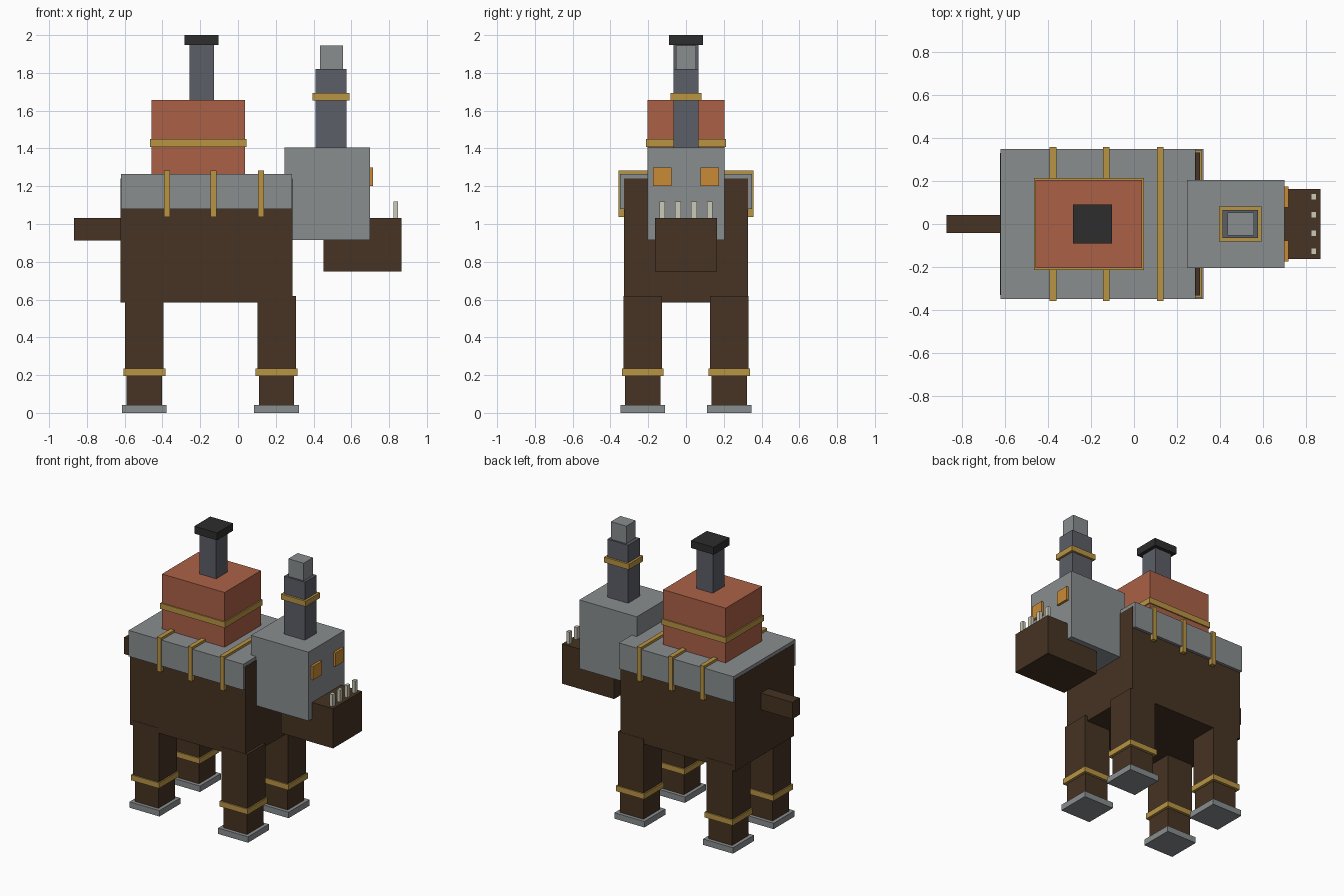
import bpy
import bmesh

default = bpy.data.objects.get("Cube")
if default:
    bpy.data.objects.remove(default, do_unlink=True)


def material(name, rgb):
    """Flat material from 0-255 display values, stored as linear."""
    linear = [((c / 255 + 0.055) / 1.055) ** 2.4 for c in rgb]
    mat = bpy.data.materials.new(name)
    mat.use_nodes = True
    mat.diffuse_color = (*linear, 1)
    mat.node_tree.nodes["Principled BSDF"].inputs["Base Color"].default_value = (*linear, 1)
    return mat


HIDE = material("dark brown hide", (70, 51, 35))
PLATE = material("grey plate", (137, 141, 143))
IRON = material("dark iron", (91, 94, 102))
COPPER = material("copper", (171, 97, 70))
BRASS = material("brass", (185, 148, 68))
GLOW = material("orange glow", (202, 139, 55))
BONE = material("pale bone", (203, 202, 185))
SOOT = material("soot black", (45, 45, 46))


def box(name, mat, x, y, z):
    """Box spanning the (low, high) range on each axis."""
    bm = bmesh.new()
    bmesh.ops.create_cube(bm, size=1)
    ranges = (x, y, z)
    for v in bm.verts:
        v.co = [r[0] if c < 0 else r[1] for c, r in zip(v.co, ranges)]
    mesh = bpy.data.meshes.new(name)
    bm.to_mesh(mesh)
    bm.free()
    mesh.materials.append(mat)
    obj = bpy.data.objects.new(name, mesh)
    bpy.context.collection.objects.link(obj)
    return obj


def around(centre, half):
    return (centre - half, centre + half)


def block(name, mat, x, half_width, z):
    """Box centred on the long axis of the body."""
    return box(name, mat, x, around(0, half_width), z)


# Body, back plate and tail
block("body", HIDE, (-0.621, 0.288), 0.329, (0.584, 1.24))
block("back_plate", PLATE, (-0.619, 0.286), 0.349, (1.08, 1.265))
block("tail", HIDE, (-0.869, -0.6), 0.042, (0.912, 1.032))

# Straps over the back plate
for i, x in enumerate((-0.375, -0.129, 0.122)):
    block(f"strap_{i + 1}", BRASS, around(x, 0.016), 0.357, (1.038, 1.282))

# Boiler and chimney
block("boiler", COPPER, (-0.457, 0.038), 0.205, (1.26, 1.656))
block("boiler_band", BRASS, (-0.465, 0.046), 0.213, (1.408, 1.449))
block("chimney", IRON, around(-0.192, 0.065), 0.065, (1.65, 1.95))
block("chimney_cap", SOOT, around(-0.192, 0.09), 0.09, (1.947, 2.0))

# Head, jaw and horn
block("head", PLATE, (0.246, 0.699), 0.204, (0.915, 1.406))
block("jaw", HIDE, (0.453, 0.865), 0.163, (0.748, 1.032))
block("horn_base", IRON, around(0.493, 0.082), 0.066, (1.4, 1.82))
block("horn_band", BRASS, around(0.493, 0.098), 0.081, (1.655, 1.694))
block("horn_tip", PLATE, around(0.495, 0.061), 0.053, (1.815, 1.945))

# Teeth
for i in range(4):
    box(f"tooth_{i + 1}", BONE, (0.822, 0.846), around((i - 1.5) * 0.084, 0.015), (1.02, 1.118))

# Eyes and legs on both flanks
for side, sign in (("near", -1), ("far", 1)):
    box(f"{side}_eye", GLOW, (0.69, 0.716), around(sign * 0.126, 0.049), (1.2, 1.298))
    y = sign * 0.229
    for end, x in (("rear", -0.496), ("fore", 0.204)):
        for part, mat, half, z in (
            ("upper_leg", HIDE, 0.102, (0.21, 0.62)),
            ("lower_leg", HIDE, 0.093, (0.03, 0.22)),
            ("ankle_band", BRASS, 0.111, (0.195, 0.234)),
            ("foot", PLATE, 0.118, (0, 0.042)),
        ):
            box(f"{side}_{end}_{part}", mat, around(x, half), around(y, half), z)
